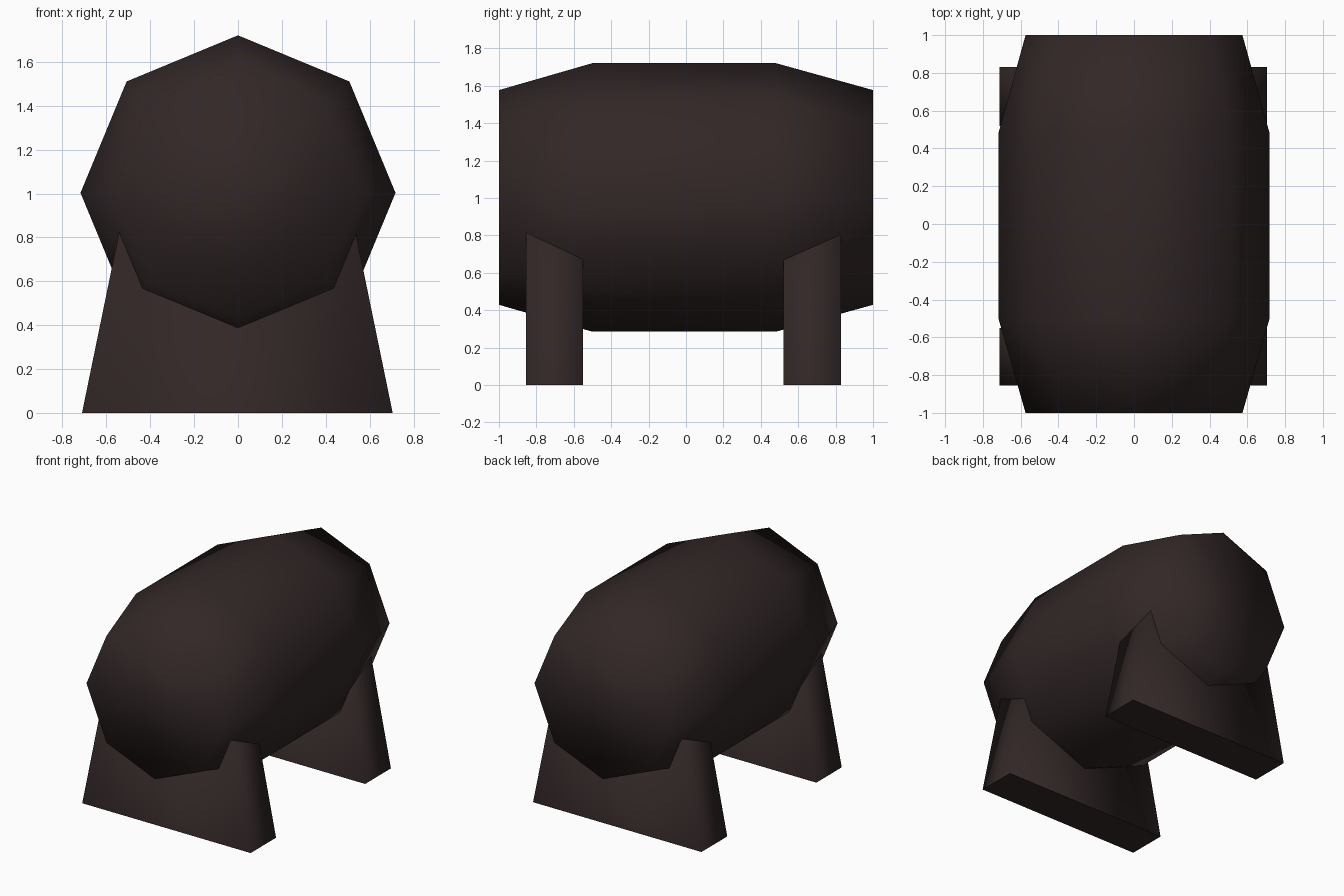
import bpy, bmesh, math

if "Cube" in bpy.data.objects:
    bpy.data.objects.remove(bpy.data.objects["Cube"])

dark = bpy.data.materials.new("dark brown")
dark.diffuse_color = (0.032, 0.020, 0.020, 1)
dark.use_nodes = True
dark.node_tree.nodes["Principled BSDF"].inputs["Base Color"].default_value = dark.diffuse_color


def make_object(name, bm):
    bmesh.ops.recalc_face_normals(bm, faces=bm.faces)
    mesh = bpy.data.meshes.new(name)
    bm.to_mesh(mesh)
    bm.free()
    mesh.materials.append(dark)
    obj = bpy.data.objects.new(name, mesh)
    bpy.context.collection.objects.link(obj)
    return obj


# Barrel: octagonal rings along y, tapering to both ends, softly shaded
SIDES, CENTRE = 8, 1.003
bm = bmesh.new()
rings = []
for y, r in ((-1.0, 0.574), (-0.5, 0.718), (0.48, 0.718), (1.0, 0.574)):
    rings.append([bm.verts.new((r * math.cos(a), y, CENTRE + r * math.sin(a)))
                  for a in (math.tau * i / SIDES for i in range(SIDES))])
for a, b in zip(rings, rings[1:]):
    for i in range(SIDES):
        j = (i + 1) % SIDES
        bm.faces.new((a[i], a[j], b[j], b[i]))
bm.faces.new(rings[0])
bm.faces.new(rings[-1])
for f in bm.faces:
    f.smooth = True
make_object("barrel", bm)


# Stands: tapered slabs whose tops are buried in the barrel
def stand(name, y0, y1):
    bm = bmesh.new()
    bmesh.ops.create_cube(bm, size=1)
    for v in bm.verts:
        top = v.co.z > 0
        v.co.x = math.copysign(0.523 if top else 0.708, v.co.x) - 0.003
        v.co.y = y1 if v.co.y > 0 else y0
        v.co.z = 0.9 if top else 0
    for f in bm.faces:
        f.smooth = True
    for e in bm.edges:      # crisp edge around the foot
        e.smooth = not all(v.co.z < 0.01 for v in e.verts)
    make_object(name, bm)


stand("front_stand", -0.855, -0.55)
stand("back_stand", 0.52, 0.83)
